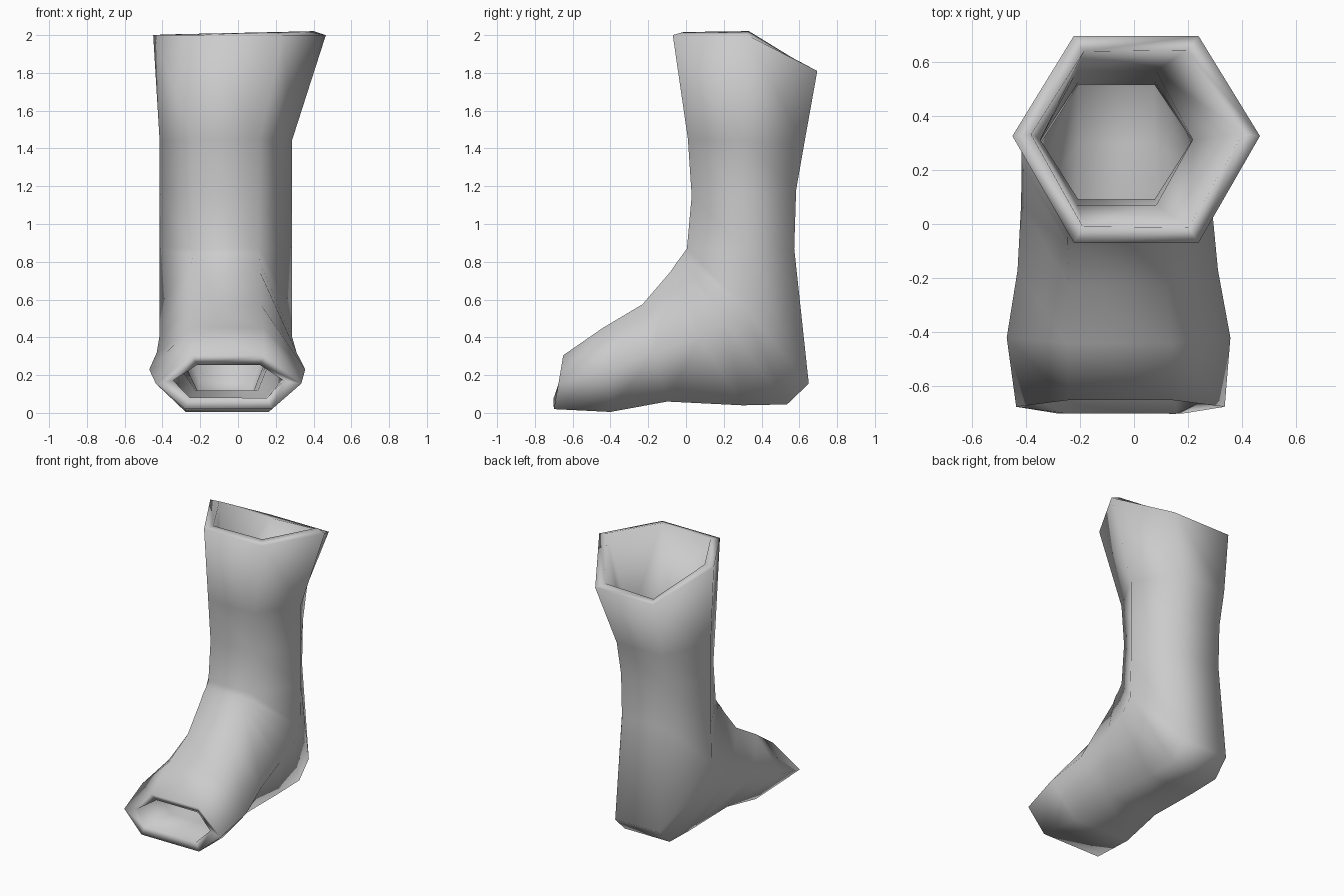
import bpy, bmesh

# Hexagonal cross-sections along the boot, from cuff to toe:
# front (y, z), side (y, z), back/sole (y, z),
# centre x, half width, front half width, back half width
SECTIONS = [
    ((-0.07, 2.00), (0.325, 2.00), (0.695, 1.81), 0.008, 0.457, 0.23, 0.23),
    ((0.01, 1.45), (0.31, 1.44), (0.625, 1.42), -0.065, 0.35, 0.18, 0.18),
    ((0.03, 1.15), (0.31, 1.16), (0.583, 1.18), -0.065, 0.35, 0.175, 0.175),
    ((0.005, 0.87), (0.31, 0.87), (0.573, 0.87), -0.065, 0.35, 0.175, 0.175),
    ((-0.02, 0.835), (0.30, 0.57), (0.65, 0.155), -0.065, 0.35, 0.175, 0.175),
    ((-0.05, 0.795), (0.21, 0.47), (0.535, 0.045), -0.065, 0.35, 0.18, 0.18),
    ((-0.08, 0.75), (0.07, 0.40), (0.30, 0.04), -0.065, 0.352, 0.18, 0.18),
    ((-0.23, 0.575), (-0.17, 0.32), (-0.10, 0.06), -0.06, 0.37, 0.18, 0.20),
    ((-0.44, 0.45), (-0.42, 0.23), (-0.40, 0.005), -0.057, 0.413, 0.19, 0.22),
    ((-0.65, 0.305), (-0.675, 0.155), (-0.70, 0.02), -0.05, 0.385, 0.19, 0.23),
]


def hexagon(front, side, back, cx, half, front_half, back_half):
    return [
        (cx - front_half, *front), (cx + front_half, *front),
        (cx + half, *side),
        (cx + back_half, *back), (cx - back_half, *back),
        (cx - half, *side),
    ]


# Outer skin: bridge the cross-sections, leaving cuff and toe open
bm = bmesh.new()
rings = [[bm.verts.new(p) for p in hexagon(*s)] for s in SECTIONS]
for upper, lower in zip(rings, rings[1:]):
    for i in range(6):
        j = (i + 1) % 6
        bm.faces.new((upper[i], lower[i], lower[j], upper[j]))
bm.normal_update()
for f in bm.faces:
    f.smooth = True

mesh = bpy.data.meshes.new("boot")
bm.to_mesh(mesh)
bm.free()
boot = bpy.data.objects.new("boot", mesh)
bpy.context.collection.objects.link(boot)

# Wall thickness, growing inward
wall = boot.modifiers.new("wall", 'SOLIDIFY')
wall.thickness = 0.06
wall.offset = -1
wall.use_even_offset = True
